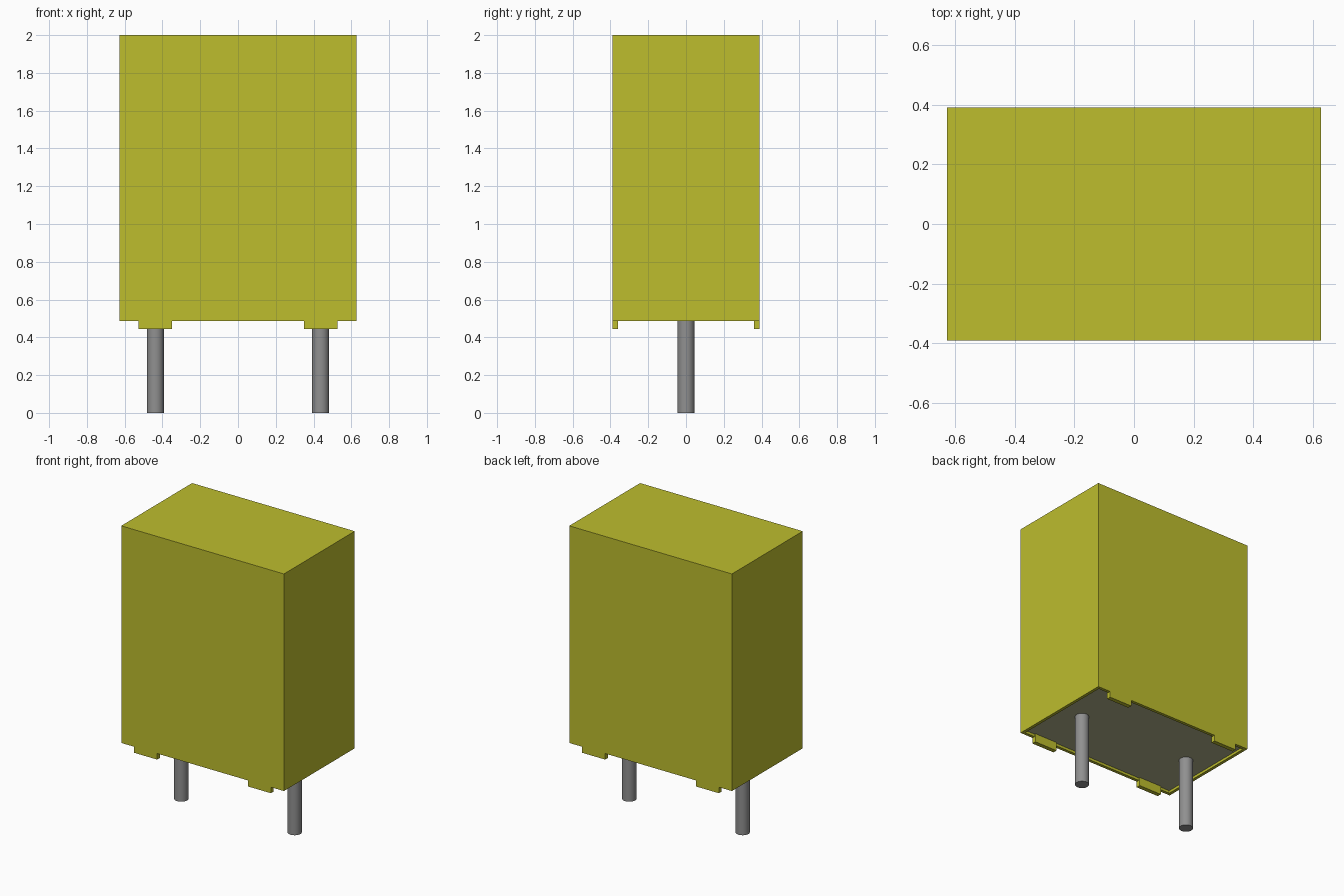
import bpy
import bmesh
import math

cube = bpy.data.objects.get("Cube")
if cube:
    bpy.data.objects.remove(cube, do_unlink=True)


def material(name, rgb):
    mat = bpy.data.materials.new(name)
    mat.use_nodes = True
    color = (*rgb, 1)
    mat.diffuse_color = color
    mat.node_tree.nodes["Principled BSDF"].inputs["Base Color"].default_value = color
    return mat


yellow = material("yellow_plastic", (0.51, 0.51, 0.027))
resin = material("resin_beige", (0.43, 0.43, 0.26))
metal = material("lead_grey", (0.28, 0.28, 0.28))

HALF_X, HALF_Y = 0.627, 0.39
CASE_BOTTOM, CASE_TOP = 0.487, 2.0
RESIN_Z = 0.505
WALL = 0.03


def finish(bm, name, *mats):
    mesh = bpy.data.meshes.new(name)
    bm.to_mesh(mesh)
    bm.free()
    obj = bpy.data.objects.new(name, mesh)
    bpy.context.collection.objects.link(obj)
    for mat in mats:
        mesh.materials.append(mat)
    return obj


def box(x0, x1, y0, y1, z0, z1):
    bm = bmesh.new()
    bmesh.ops.create_cube(bm, size=1)
    for v in bm.verts:
        v.co.x = x1 if v.co.x > 0 else x0
        v.co.y = y1 if v.co.y > 0 else y0
        v.co.z = z1 if v.co.z > 0 else z0
    return bm


# Case: box whose underside is recessed inside a thin rim and filled with resin
bm = box(-HALF_X, HALF_X, -HALF_Y, HALF_Y, CASE_BOTTOM, CASE_TOP)
bm.normal_update()
under = min(bm.faces, key=lambda f: f.calc_center_median().z)
bmesh.ops.inset_region(bm, faces=[under], thickness=WALL)
cavity = bmesh.ops.extrude_discrete_faces(bm, faces=[under])["faces"][0]
for v in cavity.verts:
    v.co.z = RESIN_Z
cavity.material_index = 1
finish(bm, "case", yellow, resin)

# Standoff tabs and wire leads, mirrored left and right
for side, sx in (("left", 1), ("right", -1)):
    for end, sy in (("front", -1), ("back", 1)):
        xs = sorted((sx * 0.35, sx * 0.527))
        ys = sorted((sy * HALF_Y, sy * (HALF_Y - WALL)))
        finish(box(*xs, *ys, 0.445, RESIN_Z), f"{end}_{side}_standoff", yellow)

    bpy.ops.mesh.primitive_cylinder_add(
        vertices=32, radius=0.045, depth=RESIN_Z + 0.01,
        location=(sx * 0.437, 0, (RESIN_Z + 0.01) / 2))
    lead = bpy.context.object
    lead.name = f"{side}_lead"
    lead.data.materials.append(metal)
    bpy.ops.object.shade_smooth_by_angle(angle=math.radians(40))
